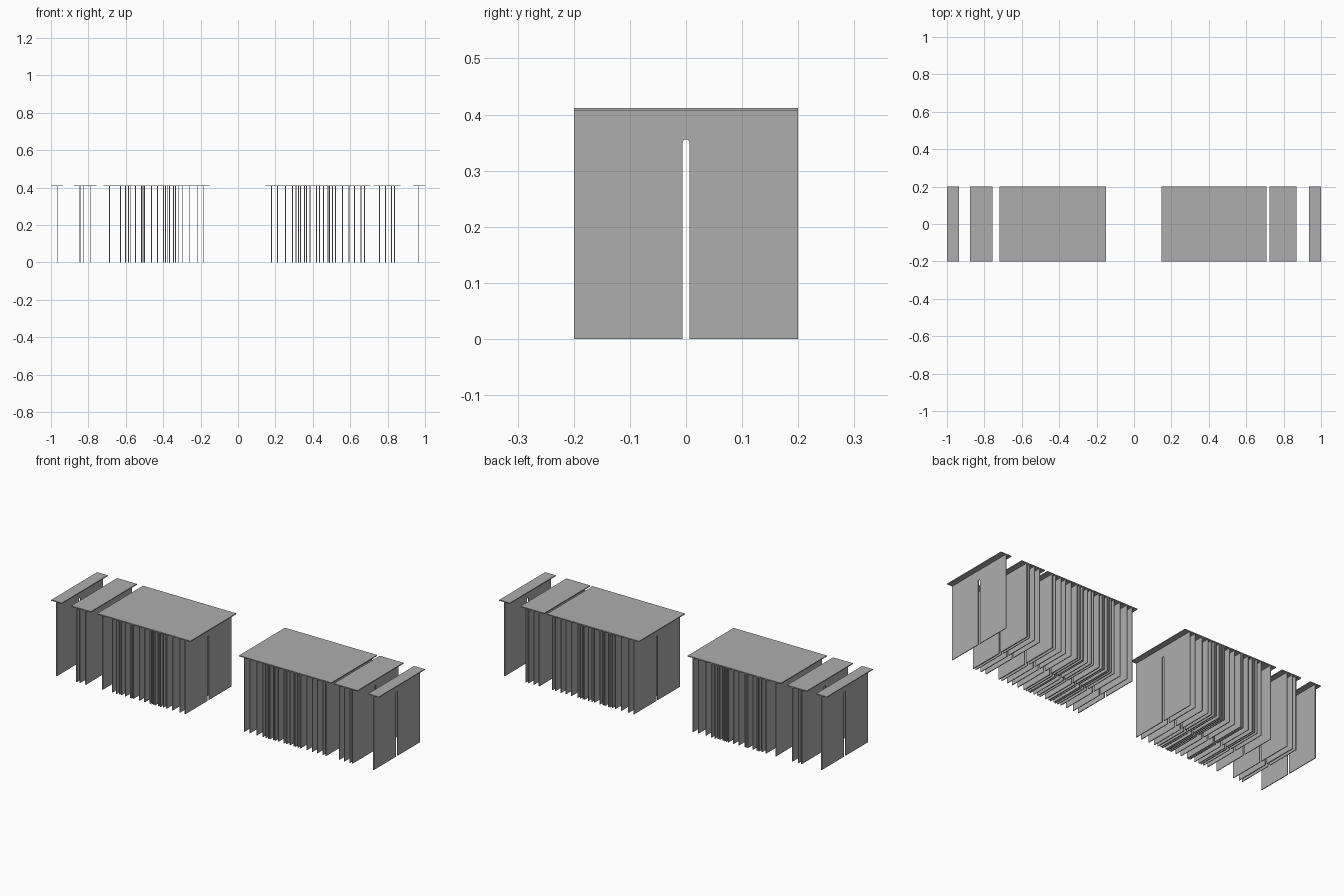
import bpy, bmesh, math

if "Cube" in bpy.data.objects:
    bpy.data.objects.remove(bpy.data.objects["Cube"])

grey = bpy.data.materials.new("mid grey")
grey.diffuse_color = (0.42, 0.42, 0.42, 1)
grey.use_nodes = True
grey.node_tree.nodes["Principled BSDF"].inputs["Base Color"].default_value = grey.diffuse_color

HALF_Y, TOP, PLATE_Z = 0.2, 0.412, 0.407
SLOT, SLOT_Z = 0.006, 0.35
THICK, PLATE_HALF = 0.004, 0.0325


def prism(name, outline, x0, x1):
    """Extrude a (y, z) outline along x into a closed solid mesh."""
    bm = bmesh.new()
    face = bm.faces.new([bm.verts.new((x0, y, z)) for y, z in outline])
    out = bmesh.ops.extrude_face_region(bm, geom=[face])
    moved = [v for v in out["geom"] if isinstance(v, bmesh.types.BMVert)]
    bmesh.ops.translate(bm, verts=moved, vec=(x1 - x0, 0, 0))
    bmesh.ops.recalc_face_normals(bm, faces=bm.faces[:])
    mesh = bpy.data.meshes.new(name)
    bm.to_mesh(mesh)
    bm.free()
    mesh.materials.append(grey)
    return mesh


# Hanging sheet: rectangle with a round-topped slot cut up from the bottom
arc = [(SLOT * math.cos(math.pi * i / 8), SLOT_Z + SLOT * math.sin(math.pi * i / 8))
       for i in range(9)]
sheet_outline = ([(HALF_Y, 0), (HALF_Y, PLATE_Z), (-HALF_Y, PLATE_Z), (-HALF_Y, 0), (-SLOT, 0)]
                 + arc[::-1] + [(SLOT, 0)])
sheet = prism("slotted_sheet", sheet_outline, -THICK / 2, THICK / 2)

# Thin cap strip across the top of each sheet
cap = prism("top_strip", [(-HALF_Y, PLATE_Z), (HALF_Y, PLATE_Z), (HALF_Y, TOP), (-HALF_Y, TOP)],
            -PLATE_HALF, PLATE_HALF)

# Irregular spacing of the sheets along the row
left = [-0.967, -0.845, -0.825, -0.79, -0.687, -0.628, -0.602, -0.585, -0.573, -0.548,
        -0.516, -0.508, -0.50, -0.462, -0.43, -0.398, -0.387, -0.376, -0.366, -0.345,
        -0.334, -0.317, -0.296, -0.26, -0.215, -0.183]
right = [0.179, 0.211, 0.254, 0.291, 0.31, 0.324, 0.334, 0.355, 0.366, 0.385, 0.42,
         0.436, 0.457, 0.481, 0.489, 0.505, 0.521, 0.559, 0.594, 0.623, 0.658, 0.677,
         0.757, 0.789, 0.821, 0.837, 0.967]

for i, x in enumerate(left + right):
    for mesh in (sheet, cap):
        ob = bpy.data.objects.new(f"{mesh.name}_{i + 1:02d}", mesh)
        ob.location.x = x
        bpy.context.collection.objects.link(ob)
